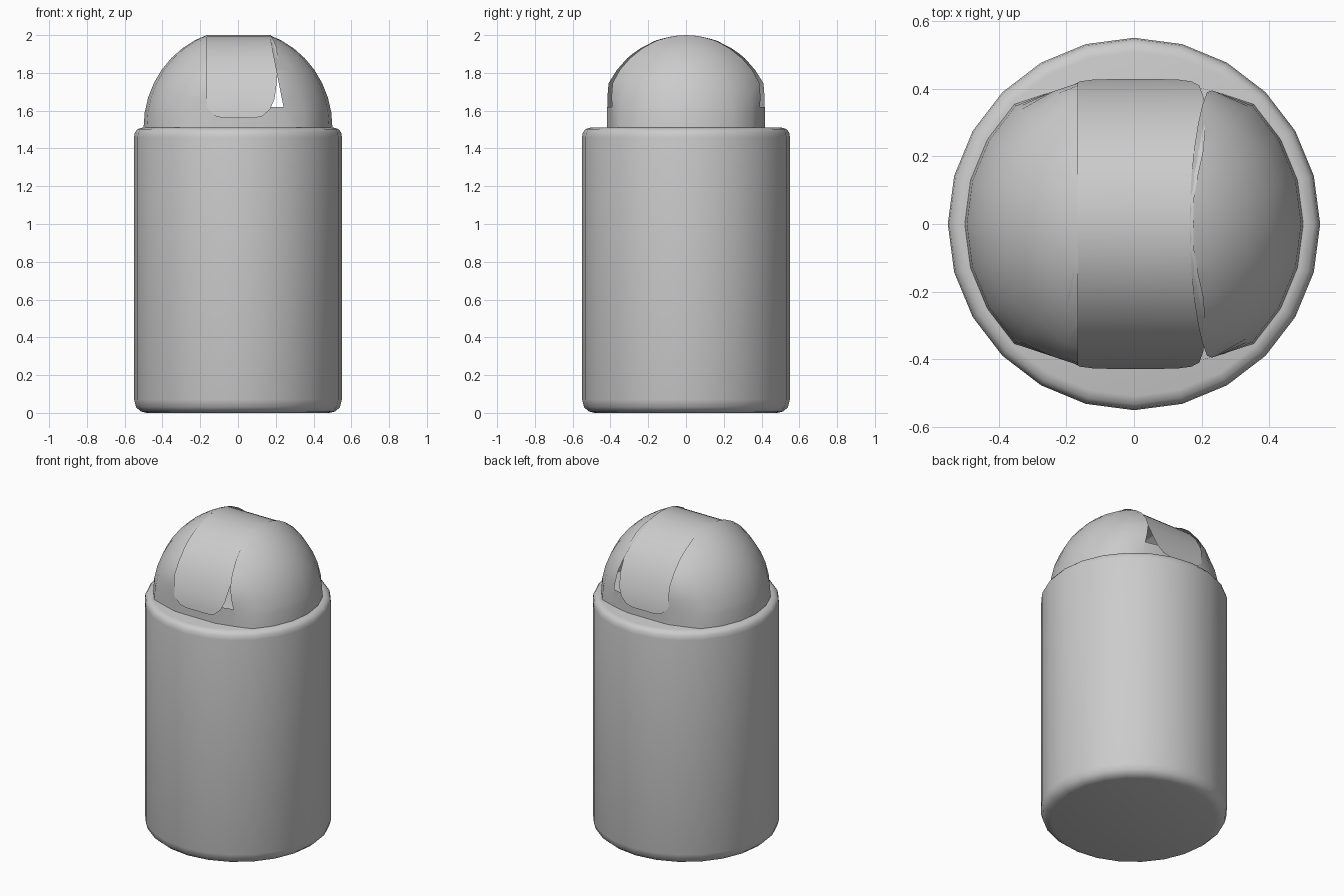
import bpy, bmesh
from math import sin, cos, pi, radians, sqrt

if "Cube" in bpy.data.objects:
    bpy.data.objects.remove(bpy.data.objects["Cube"])

SEG = 24
BASE = 1.51  # height where the lid meets the bin


def finish(name, bm, angle=35):
    bmesh.ops.remove_doubles(bm, verts=bm.verts, dist=1e-5)
    bmesh.ops.recalc_face_normals(bm, faces=bm.faces)
    me = bpy.data.meshes.new(name)
    bm.to_mesh(me)
    bm.free()
    ob = bpy.data.objects.new(name, me)
    bpy.context.collection.objects.link(ob)
    bpy.ops.object.select_all(action='DESELECT')
    ob.select_set(True)
    bpy.context.view_layer.objects.active = ob
    bpy.ops.object.shade_smooth_by_angle(angle=radians(angle))
    return ob


def bridge(bm, a, b, closed):
    n = len(a)
    for i in range(n if closed else n - 1):
        j = (i + 1) % n
        bm.faces.new((a[i], a[j], b[j], b[i]))


def lathe(bm, profile):
    rings = [[bm.verts.new((r * cos(2 * pi * i / SEG), r * sin(2 * pi * i / SEG), z))
              for i in range(SEG)] for r, z in profile]
    for a, b in zip(rings, rings[1:]):
        bridge(bm, a, b, True)
    return rings


# Bin body: rounded cylinder
bm = bmesh.new()
rings = lathe(bm, [(.485, 0), (.515, .008), (.54, .03), (.55, .07), (.55, 1.46),
                   (.546, 1.485), (.532, 1.503), (.508, BASE)])
bm.faces.new(rings[0])
bm.faces.new(rings[-1])
finish("bin_body", bm, 40)

# Dome lid: hemisphere flattened at front and back, with an opening for the flap
bm = bmesh.new()
rings = lathe(bm, [(.5 * cos(radians(t)), BASE + .52 * sin(radians(t)))
                   for t in range(0, 90, 9)])
bm.faces.new(rings[-1])
right_n = (.35, 0, .07)  # slanted right edge of the opening
for co, no in (((-.165, 0, 0), (1, 0, 0)), ((.165, 0, 2), right_n), ((0, 0, 1.62), (0, 0, 1))):
    bmesh.ops.bisect_plane(bm, geom=bm.verts[:] + bm.edges[:] + bm.faces[:],
                           plane_co=co, plane_no=no)


def in_opening(f):
    c = f.calc_center_median()
    return c.z > 1.62 and c.x > -.165 and (c.x - .165) * .35 + (c.z - 2) * .07 < 0


bmesh.ops.delete(bm, geom=[f for f in bm.faces if in_opening(f)], context='FACES')
for v in bm.verts:
    limit = .418 - max(0, abs(v.co.x) - .16) * .33
    v.co.y = max(-limit, min(limit, v.co.y))
finish("dome_lid", bm)

# Swing flap: arched band with rounded ends
half = [(5.9, .08), (7.2, .125), (11.5, .165), (18, .188), (29, .2), (40, .205),
        (50, .205), (60, .2), (70, .185), (80, .172)]
path = half + [(90, .17)] + [(180 - t, w) for t, w in reversed(half)]
bm = bmesh.new()
rows = [[bm.verts.new((.005 + w * u, -.43 * cos(radians(t)), BASE + .49 * sin(radians(t))))
         for u in (-1, 0, 1)] for t, w in path]
for a, b in zip(rows, rows[1:]):
    bridge(bm, a, b, False)
finish("swing_flap", bm)
